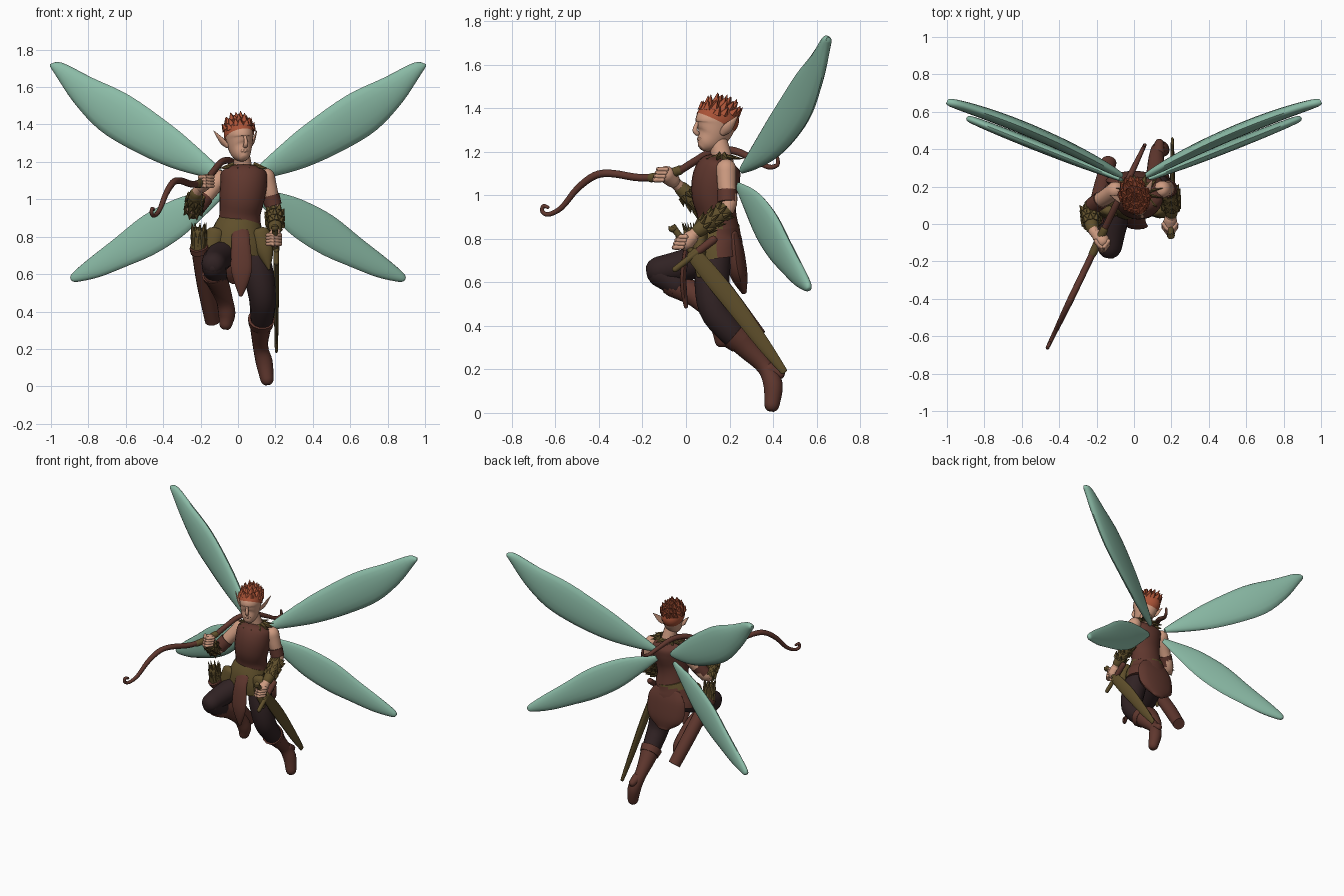
import bpy, bmesh, math, random
from mathutils import Vector, Matrix

random.seed(4)
cube = bpy.data.objects.get("Cube")
if cube:
    bpy.data.objects.remove(cube, do_unlink=True)


def material(name, r, g, b):
    m = bpy.data.materials.new(name)
    m.use_nodes = True
    m.diffuse_color = (r, g, b, 1)
    bsdf = next(n for n in m.node_tree.nodes if n.type == 'BSDF_PRINCIPLED')
    bsdf.inputs["Base Color"].default_value = (r, g, b, 1)
    bsdf.inputs["Roughness"].default_value = 0.8
    return m


TEAL = material("wing teal", .26, .50, .385)
BROWN = material("leather brown", .115, .038, .027)
DARK = material("trouser black", .03, .016, .017)
SKIN = material("skin", .62, .33, .22)
HAIR = material("red hair", .40, .085, .037)
OLIVE = material("olive cloth", .115, .078, .024)


def smooth_path(pts, steps):
    """Catmull-Rom interpolation of equal-length tuples."""
    if steps == 1:
        return pts
    out = []
    for i in range(len(pts) - 1):
        p = [pts[max(i - 1, 0)], pts[i], pts[i + 1], pts[min(i + 2, len(pts) - 1)]]
        for k in range(steps):
            t = k / steps
            out.append(tuple(.5 * (2 * b + (c - a) * t + (2 * a - 5 * b + 4 * c - d) * t * t
                                   + (3 * b - a - 3 * c + d) * t ** 3) for a, b, c, d in zip(*p)))
    return out + [pts[-1]]


def loft(bm, rings):
    """Skin a closed surface over a list of point rings."""
    vs = [[bm.verts.new(p) for p in ring] for ring in rings]
    n = len(vs[0])
    for a, b in zip(vs, vs[1:]):
        for i in range(n):
            bm.faces.new((a[i], a[(i + 1) % n], b[(i + 1) % n], b[i]))
    bm.faces.new(vs[0][::-1])
    bm.faces.new(vs[-1])


def ellipse(c, a, b, sides):
    return [c + a * math.cos(2 * math.pi * i / sides) + b * math.sin(2 * math.pi * i / sides)
            for i in range(sides)]


def tube(bm, pts, sides=14, steps=4, ends=True):
    """Loft along points (x, y, z, radius[, second radius]); ends rounds both caps."""
    pts = smooth_path([tuple(p) if len(p) == 5 else (*p, p[3]) for p in pts], steps)
    rings = []
    for i, p in enumerate(pts):
        c = Vector(p[:3])
        t = (Vector(pts[min(i + 1, len(pts) - 1)][:3]) - Vector(pts[max(i - 1, 0)][:3])).normalized()
        ref = Vector((1, 0, 0)) if abs(t.x) < .95 else Vector((0, 0, 1))
        a = (ref - t * ref.dot(t)).normalized()
        b = t.cross(a)
        r, q = max(p[3], .0005), max(p[4], .0005)
        dome = [(.94, .3), (.75, .66), (.45, .9)] if ends else []
        bulge = min(r, q)
        if i == 0:
            rings += [ellipse(c - t * bulge * h, a * r * w, b * q * w, sides) for w, h in dome[::-1]]
        rings.append(ellipse(c, a * r, b * q, sides))
        if i == len(pts) - 1:
            rings += [ellipse(c + t * bulge * h, a * r * w, b * q * w, sides) for w, h in dome]
    loft(bm, rings)


def spike(bm, base, tip, r, q=None, sides=6):
    tube(bm, [(*base, r, q or r), (*tip, .001, .001)], sides, 1, False)


def finish(name, bm, *mats, matrix=None, angle=50):
    if matrix:
        bm.transform(matrix)
    bmesh.ops.recalc_face_normals(bm, faces=bm.faces)
    me = bpy.data.meshes.new(name)
    bm.to_mesh(me)
    bm.free()
    for m in mats:
        me.materials.append(m)
    me.shade_smooth()
    me.set_sharp_from_angle(angle=math.radians(angle))
    ob = bpy.data.objects.new(name, me)
    bpy.context.collection.objects.link(ob)
    return ob


def part(name, mat, *paths, **kw):
    bm = bmesh.new()
    for p in paths:
        tube(bm, p, **kw)
    return finish(name, bm, mat)


# Wings: stations are upper edge x, z and lower edge x, z
upper = [(.06, 1.13, .07, 1.1), (.12, 1.19, .18, 1.12), (.24, 1.3, .36, 1.17), (.36, 1.4, .56, 1.26),
         (.58, 1.555, .74, 1.37), (.78, 1.65, .88, 1.52), (.94, 1.73, .975, 1.665), (1, 1.725, 1, 1.705)]
lower = [(.08, 1.06, .06, 1.03), (.24, 1.03, .17, .92), (.36, .99, .3, .8), (.51, .91, .45, .705),
         (.66, .79, .6, .64), (.8, .68, .74, .585), (.885, .605, .85, .56), (.895, .575, .88, .56)]


def wing(name, stations, s, depth, thick):
    bm = bmesh.new()
    rings = []
    path = smooth_path(stations, 4)
    for i, (ux, uz, lx, lz) in enumerate(path):
        u, l = Vector((s * ux, depth(ux), uz)), Vector((s * lx, depth(lx), lz))
        f = math.sin(math.pi * (.06 + .88 * i / (len(path) - 1))) ** .6
        rings.append(ellipse((u + l) / 2, (u - l) / 2, Vector((-s * .45, .9, 0)) * thick * f, 16))
    loft(bm, rings)
    finish(name, bm, TEAL)


for s, side in ((1, "left"), (-1, "right")):
    wing(side + "_upper_wing", upper, s, lambda x: .22 + .59 * x - .155 * x * x, .035)
    wing(side + "_lower_wing", lower, s, lambda x: .21 + .4 * x, .027)

# Tunic, neck and collar leaves
part("tunic", BROWN, [(.01, .15, .84, .115, .095), (.01, .14, .92, .11, .09), (.02, .13, 1, .12, .105),
     (.03, .14, 1.08, .125, .11), (.03, .16, 1.14, .122, .095), (.03, .17, 1.165, .075, .058)],
     sides=24, ends=False)
part("neck", SKIN, [(.03, .17, 1.15, .05), (.015, .145, 1.26, .043)])
bm = bmesh.new()
for i in range(12):
    a = math.tau * (i + .5) / 12
    d = Vector((math.cos(a), math.sin(a) * .8, 0))
    c = Vector((.03, .165, 1.175))
    spike(bm, c + d * .055, c + d * .13 - Vector((0, 0, .008)), .026, .012)
finish("collar_leaves", bm, OLIVE, angle=30)

# Hip cloth: olive in front and at the belt, leather behind
skirt = part("hip_cloth", OLIVE, [(.01, .15, .88, .117, .097), (0, .14, .82, .14, .115),
             (0, .14, .76, .165, .122), (0, .145, .71, .175, .122)], sides=24, ends=False)
skirt.data.materials.append(BROWN)
for f in skirt.data.polygons:
    f.material_index = int(f.center.y > .13 and f.center.z < .85)
part("hip_flaps", OLIVE, *[[(s * .12, .07, .82, .05, .03), (s * .145, .06, .72, .045, .03),
                           (s * .165, .06, .63, .008, .012)] for s in (1, -1)])
part("front_tabard", BROWN, [(.012, .04, .83, .046, .014), (.015, .005, .76, .05, .014),
     (.018, -.012, .64, .057, .016), (.018, -.01, .56, .04, .015), (.015, 0, .49, .012, .01)])
part("back_tabard", BROWN, [(0, .22, .82, .11, .025), (0, .225, .76, .145, .04), (0, .235, .67, .15, .045),
     (0, .25, .61, .125, .035), (0, .265, .56, .05, .015)])

# Legs and boots
part("trousers", DARK,
     [(.07, .14, .76, .075), (.105, .12, .62, .082), (.13, .13, .48, .073), (.13, .2, .38, .064), (.12, .28, .3, .05)],
     [(-.06, .14, .73, .075), (-.11, 0, .68, .075), (-.13, -.12, .655, .066)],
     [(-.13, -.115, .64, .064), (-.115, -.04, .59, .058)])
part("left_boot", BROWN, [(.125, .24, .345, .064), (.12, .29, .29, .052), (.12, .365, .21, .04),
     (.14, .4, .13, .045), (.155, .395, .04, .036)], [(.13, .385, .2, .035), (.135, .43, .18, .025)])
part("right_boot", BROWN, [(-.125, -.055, .59, .06), (-.1, .045, .54, .055), (-.072, .125, .46, .045),
     (-.06, .16, .39, .046), (-.065, .165, .335, .035)])
part("boot_cuffs", BROWN, [(.125, .22, .36, .073), (.122, .255, .33, .065)],
     [(-.13, -.065, .605, .066), (-.12, -.03, .58, .062)], ends=False)

# Arms: shoulder, elbow and wrist joints with sleeve bands, leaf bracers and fists
arms = {"left": ((.15, .185, 1.12), (.195, .19, .94), (.2, .06, .84), (.192, 0, .785)),
        "right": ((-.1, .18, 1.11), (-.24, .085, .93), (-.225, -.02, 1.03), (-.17, -.09, 1.095))}
for side, joints in arms.items():
    sh, el, wr, ha = map(Vector, joints)
    part(side + "_arm", SKIN, [(*sh, .047), (*sh.lerp(el, .45), .043), (*el, .036), (*wr, .028), (*ha, .028)])
    part(side + "_sleeve_band", BROWN, [(*sh.lerp(el, .55), .047), (*sh.lerp(el, .85), .046)], ends=False)
    bm = bmesh.new()
    tube(bm, [(*el.lerp(wr, .08), .04), (*el.lerp(wr, .6), .04), (*wr, .034)])
    axis = (el - wr).normalized()
    turn = Vector((0, 0, 1)).rotation_difference(axis)
    for row in (.2, .5, .8):
        for i in range(8):
            a = math.tau * (i + row * 4) / 8
            d = turn @ Vector((math.cos(a), math.sin(a), 0))
            base = el.lerp(wr, row) + d * .034
            spike(bm, base, base + d * .02 + axis * .036, .022, .014)
    finish(side + "_bracer", bm, OLIVE, angle=30)
    bm = bmesh.new()
    tube(bm, [(*wr.lerp(ha, .6), .034), (*ha, .04)])
    for i in range(4):
        p = ha + Vector((0, -.012 - .006 * i, .024 - .016 * i))
        tube(bm, [(p.x + .034, p.y + .012, p.z, .011), (p.x, p.y - .024, p.z, .012),
                  (p.x - .034, p.y + .012, p.z, .011)], sides=8)
    finish(side + "_hand", bm, SKIN)

# Head, turned a little to its left
pose = Matrix.Translation((.008, .135, 0)) @ Matrix.Rotation(math.radians(20), 4, 'Z')
bm = bmesh.new()
tube(bm, [(0, -.072, 1.218, .018), (0, -.052, 1.236, .042, .046), (0, -.02, 1.27, .06, .074),
          (0, 0, 1.32, .07, .093), (0, .002, 1.36, .07, .093), (0, .005, 1.395, .045, .065),
          (0, .008, 1.41, .01, .015)], sides=20, ends=False)
tube(bm, [(0, -.088, 1.335, .008), (0, -.1, 1.3, .012), (0, -.09, 1.285, .012)], sides=8)
tube(bm, [(-.018, -.076, 1.258, .006), (0, -.083, 1.258, .007), (.018, -.076, 1.258, .006)], sides=8)
for s in (1, -1):
    tube(bm, [(s * .064, .012, 1.285, .01, .016), (s * .088, .03, 1.312, .01, .024),
              (s * .122, .065, 1.365, .002, .002)], sides=8)
finish("head", bm, SKIN, matrix=pose)

# Hair cap cut along a sloping hairline, covered with spikes
bm = bmesh.new()
bmesh.ops.create_uvsphere(bm, u_segments=24, v_segments=16, radius=1,
                          matrix=Matrix.Translation((0, .008, 1.345)) @ Matrix.Diagonal((.078, .104, .085, 1)))
bmesh.ops.bisect_plane(bm, geom=bm.verts[:] + bm.edges[:] + bm.faces[:], plane_co=(0, 0, 1.335),
                       plane_no=(0, .5, 1), clear_inner=True)
for ring, count in ((.15, 4), (.5, 9), (.85, 13), (1.2, 15)):
    for i in range(count):
        a = math.tau * (i + random.random() * .5) / count
        d = Vector((math.cos(a) * math.sin(ring), math.sin(a) * math.sin(ring), math.cos(ring)))
        base = Vector((d.x * .07, .008 + d.y * .096, 1.345 + d.z * .078))
        if base.z + .5 * base.y > 1.35:
            tip = base + d * .02 + Vector((0, .014, random.uniform(.018, .034)))
            spike(bm, base, tip, .026, .022, 5)
finish("spiky_hair", bm, HAIR, matrix=pose, angle=30)


# Bow carried over the right shoulder; it lies in one upright plane
def bow_point(y, z, r):
    return (-.145 + .48 * y, y, z, r)


part("bow", BROWN, [bow_point(*p) for p in (
    (-.635, .945, .008), (-.655, .95, .01), (-.66, .925, .01), (-.63, .912, .011), (-.57, .945, .013),
    (-.5, 1.03, .016), (-.42, 1.09, .018), (-.34, 1.1, .018), (-.2, 1.08, .018), (-.06, 1.1, .018),
    (.03, 1.15, .018), (.12, 1.2, .018), (.22, 1.205, .018), (.32, 1.16, .015), (.38, 1.13, .012),
    (.42, 1.14, .01), (.42, 1.175, .008))], sides=10)
part("bow_grip", OLIVE, [bow_point(-.16, 1.08, .021), bow_point(-.1, 1.09, .023), bow_point(-.03, 1.115, .022)])

# Sheathed sword on the left hip
part("scabbard", OLIVE, [(.205, .03, .735, .014, .036), (.205, .12, .625, .015, .043),
     (.205, .22, .5, .014, .042), (.205, .36, .31, .011, .031), (.205, .45, .19, .008, .017)])
part("sword_hilt", OLIVE, [(.2, .03, .735, .015), (.197, -.05, .84, .016), (.197, -.06, .85, .022)],
     [(.205, -.05, .66, .014), (.205, .06, .745, .016)])
part("guard_end", BROWN, [(.205, .06, .745, .018), (.205, .125, .795, .02)])

# Quiver on the right hip with fletchings
part("quiver", BROWN, [(-.205, .04, .73, .044), (-.175, .18, .55, .046), (-.135, .33, .35, .042)],
     [(-.21, .03, .745, .05), (-.205, .045, .72, .05)], ends=False)
bm = bmesh.new()
tube(bm, [(-.208, .038, .73, .038), (-.212, .02, .82, .034)])
for i in range(18):
    a = math.tau * i / 9
    d = Vector((math.cos(a), math.sin(a), 0))
    base = Vector((-.21, .035, .74 + .05 * (i // 9))) + d * .024
    spike(bm, base, base + d * .016 + Vector((0, -.015, .085)), .022, .014)
finish("arrow_fletchings", bm, OLIVE, angle=30)
